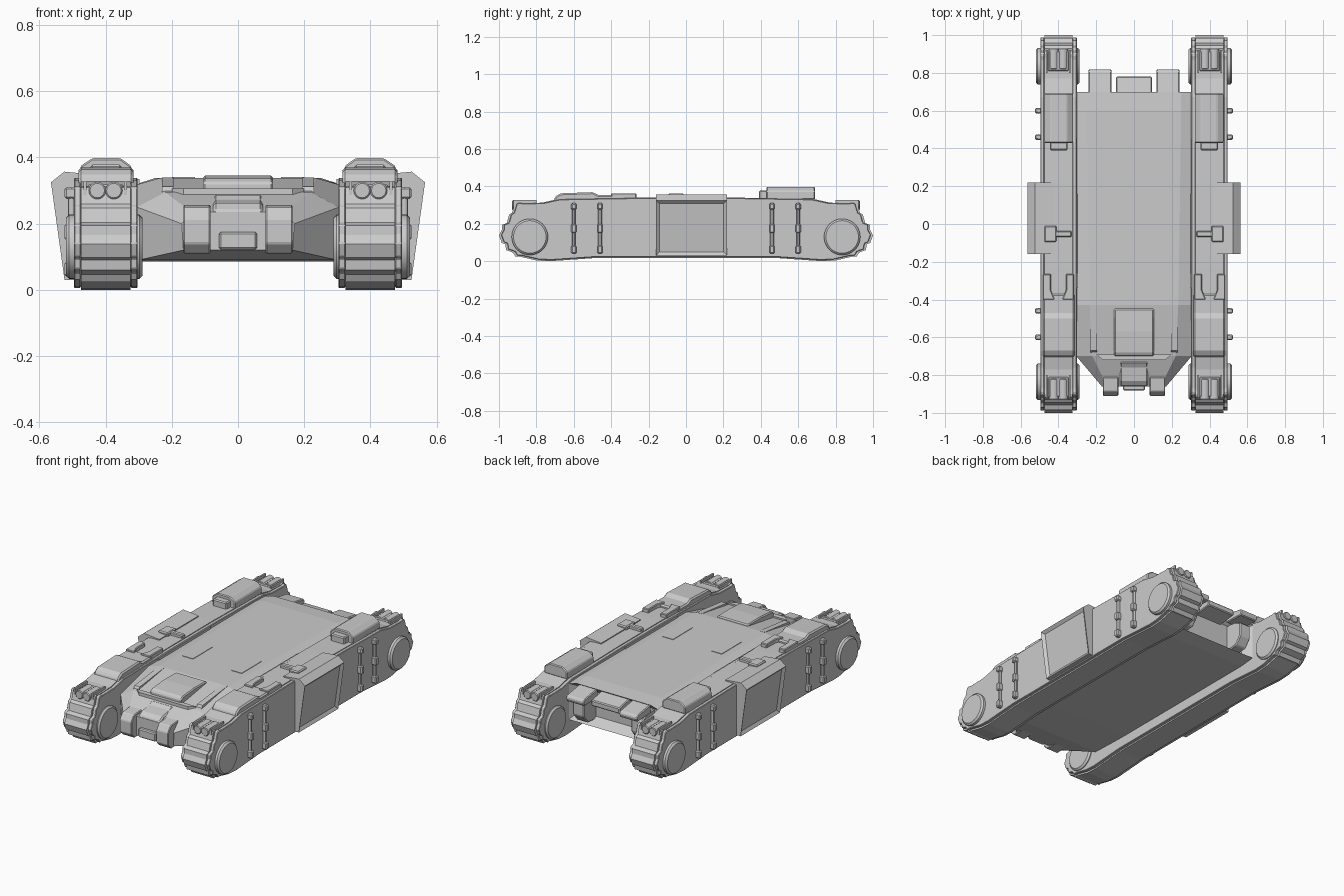
import bpy, bmesh, math
from mathutils import Vector, Matrix

if "Cube" in bpy.data.objects:
    bpy.data.objects.remove(bpy.data.objects["Cube"])


def finish(name, bm, mirror="", bevel=0.0, smooth=False):
    bmesh.ops.recalc_face_normals(bm, faces=bm.faces)
    me = bpy.data.meshes.new(name)
    bm.to_mesh(me)
    bm.free()
    ob = bpy.data.objects.new(name, me)
    bpy.context.collection.objects.link(ob)
    if bevel:
        b = ob.modifiers.new("Bevel", 'BEVEL')
        b.width, b.segments, b.limit_method = bevel, 1, 'ANGLE'
    if mirror:
        m = ob.modifiers.new("Mirror", 'MIRROR')
        m.use_axis = ("x" in mirror, "y" in mirror, False)
        m.use_mirror_merge = False
    if smooth:
        bpy.ops.object.select_all(action='DESELECT')
        ob.select_set(True)
        bpy.context.view_layer.objects.active = ob
        bpy.ops.object.shade_smooth_by_angle(angle=math.radians(30))
    return ob


def loft(sections):
    """Closed skin through rings with equal point counts."""
    bm = bmesh.new()
    rings = [[bm.verts.new(p) for p in s] for s in sections]
    n = len(rings[0])
    for a, b in zip(rings, rings[1:]):
        for i in range(n):
            j = (i + 1) % n
            bm.faces.new((a[i], a[j], b[j], b[i]))
    bm.faces.new(rings[0])
    bm.faces.new(rings[-1])
    bmesh.ops.recalc_face_normals(bm, faces=bm.faces)
    bm.normal_update()
    return bm


def prism(axis, pts, lo, hi):
    """axis 'x': pts are (y, z); axis 'y': pts are (x, z); axis 'z': pts are (x, y)."""
    place = {"x": lambda p, t: (t, p[0], p[1]),
             "y": lambda p, t: (p[0], t, p[1]),
             "z": lambda p, t: (p[0], p[1], t)}[axis]
    return loft([[place(p, t) for p in pts] for t in (lo, hi)])


def box(name, x, y, z, mirror="", bevel=0.0):
    bm = prism("z", [(x[0], y[0]), (x[1], y[0]), (x[1], y[1]), (x[0], y[1])], *z)
    return finish(name, bm, mirror, bevel)


def cylinder(name, axis, c, r, lo, hi, mirror="", bevel=0.0, n=24):
    pts = [(c[0] + r * math.cos(2 * math.pi * i / n),
            c[1] + r * math.sin(2 * math.pi * i / n)) for i in range(n)]
    return finish(name, prism(axis, pts, lo, hi), mirror, bevel, True)


def inset(bm, test, thickness, depth):
    faces = [f for f in bm.faces if test(f)]
    bmesh.ops.inset_individual(bm, faces=faces, thickness=thickness, depth=depth)


# Hull: lofted along y, with a recessed rear plate
def hull_ring(y, wb, zb, ws, zs, wt, zt):
    half = [(wb, zb), (ws, zs), (wt, zt)]
    return [(x, y, z) for x, z in half] + [(-x, y, z) for x, z in reversed(half)]


bm = loft([hull_ring(-0.86, .165, .12, .17, .20, .14, .235),
           hull_ring(-0.70, .30, .09, .305, .25, .22, .295),
           hull_ring(-0.43, .305, .085, .305, .318, .235, .338),
           hull_ring(0.60, .305, .085, .305, .320, .25, .338),
           hull_ring(0.70, .305, .095, .305, .315, .25, .330)])
inset(bm, lambda f: f.normal.y > 0.9, 0.05, -0.06)
finish("hull", bm)

# Deck panels and front hatch
box("deck_side_plate", (.13, .20), (-.25, -.06), (.33, .341), "x")
box("deck_edge_rail", (.297, .306), (-.34, .16), (.31, .335), "x")
finish("hatch", prism("x", [(-.70, .29), (-.70, .325), (-.68, .336), (-.57, .345),
                            (-.45, .343), (-.44, .31)], -.105, .105), "", .006)
finish("hatch_cheek", prism("x", [(-.69, .28), (-.67, .312), (-.43, .339), (-.43, .30)],
                            .195, .23), "x")
finish("hatch_lip", prism("z", [(-.20, -.69), (-.165, -.72), (.165, -.72), (.20, -.69)],
                          .27, .306))

# Nose fittings
finish("nose_bump", prism("x", [(-.72, .25), (-.73, .29), (-.76, .272), (-.83, .262),
                                (-.86, .24), (-.86, .20)], -.075, .075), "", .008)
box("nose_block", (-.058, .058), (-.882, -.82), (.122, .175), "", .006)
finish("tow_hook", prism("x", [(-.80, .11), (-.88, .11), (-.91, .14), (-.91, .215),
                               (-.885, .25), (-.81, .257)], .083, .165), "x", .004)

# Rear fittings
finish("rear_flap", prism("x", [(.68, .27), (.68, .326), (.81, .305), (.82, .29),
                                (.81, .265)], .12, .24), "x", .005)
finish("rear_center_flap", prism("x", [(.66, .25), (.66, .325), (.78, .30), (.78, .265)],
                                 -.095, .095), "", .005)
finish("rear_strut", prism("x", [(.62, .11), (.72, .12), (.76, .17), (.76, .25),
                                 (.70, .28), (.62, .28)], .16, .235), "x", .006)

# Track pods: one side profile, mirrored front to back
half = [(.50, .018), (.73, .002), (.80, .006), (.895, .028), (.912, .026),
        (.925, .048), (.962, .062), (.966, .092), (.985, .10), (1.0, .14),
        (.985, .168), (.984, .196), (.958, .206), (.946, .25), (.93, .262),
        (.915, .312), (.90, .316), (.88, .312), (.77, .315), (.68, .335), (.22, .343)]
outline = half + [(-y, z) for y, z in reversed(half)]
finish("track_core", prism("x", [(y, max(z, 0) - .002) for y, z in outline], .325, .475), "x")
cheek = [(y * .988, .17 + (z - .17) * .975) for y, z in outline]
finish("track_outer_plate", prism("x", cheek, .475, .496), "x", .003)
finish("track_inner_plate", prism("x", cheek, .303, .325), "x", .003)
cylinder("wheel_hub", "x", (.835, .13), .097, .288, .52, "xy", .010, 40)

# Lamp pairs on every pod end
box("lamp_base", (.345, .455), (.81, .915), (.25, .318), "xy", .005)
for x in (.375, .425):
    cylinder("lamp", "y", (x, .300), .026, .82, .93, "xy", .004, 16)
for x in (.335, .457):
    box("lamp_guard", (x, x + .010), (.80, .922), (.27, .328), "xy")

# Side rods with clamps
for y in (.46, .60):
    cylinder("side_rod", "z", (.503, y), .010, .045, .31, "xy", 0, 12)
    for z0, z1 in ((.04, .085), (.15, .20), (.275, .31)):
        box("rod_clamp", (.485, .524), (y - .014, y + .014), (z0, z1), "xy", .006)

# Side skirts with a recessed outer panel
bm = prism("y", [(.42, .325), (.42, .347), (.525, .357), (.565, .325),
                 (.524, .03), (.49, .03)], -.16, .22)
inset(bm, lambda f: f.normal.x > 0.9, 0.026, -0.014)
finish("side_skirt", bm, "x")
box("skirt_latch_bar", (.33, .43), (-.068, -.038), (.335, .36), "x", .005)
box("skirt_latch", (.41, .475), (-.095, -.01), (.335, .362), "x", .006)

# Armour covers on the front half of each pod
finish("front_cover", prism("x", [(-.71, .31), (-.70, .345), (-.67, .363), (-.50, .369),
                                  (-.47, .355), (-.37, .355), (-.37, .32)],
                            .315, .482), "x", .008)
for side, (a, b) in {"inner": (.318, .36), "outer": (.44, .482)}.items():
    inward = b + .02 if side == "inner" else b
    outward = a - .02 if side == "outer" else a
    finish("front_prong_" + side,
           prism("z", [(outward, -.40), (inward, -.40), (b, -.35), (b, -.265),
                       (a, -.265), (a, -.35)], .33, .363), "x", .004)

# Rear stowage pods
finish("rear_pod", prism("y", [(.322, .33), (.322, .374), (.355, .398), (.44, .398),
                               (.476, .374), (.476, .33)], .43, .69), "x", .005)
box("rear_pod_nozzle", (.352, .445), (.39, .44), (.325, .378), "x", .006)
